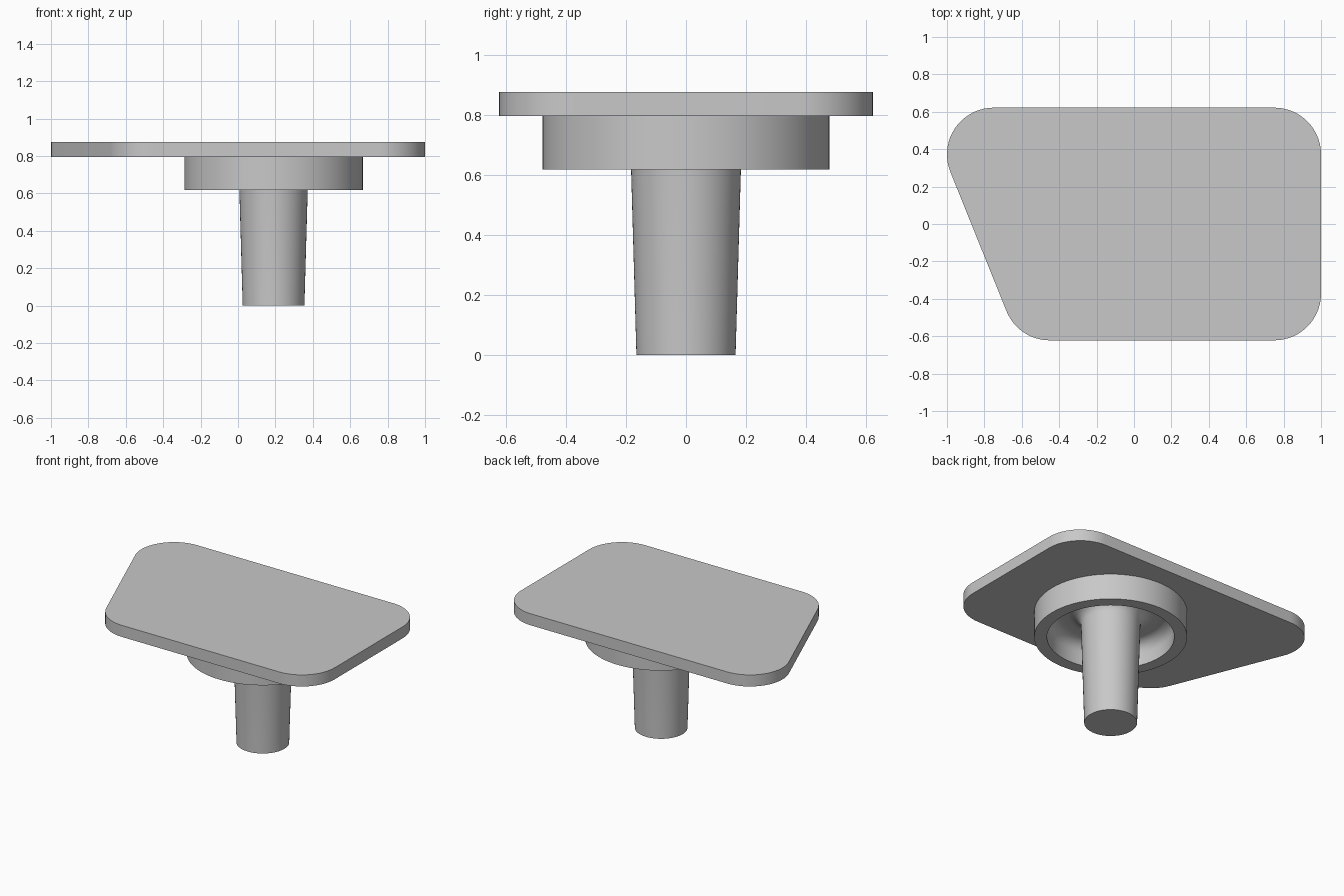
import bpy, bmesh
from math import cos, sin, pi, radians, atan2

cube = bpy.data.objects.get("Cube")
if cube:
    bpy.data.objects.remove(cube, do_unlink=True)

# Single plain grey
grey = bpy.data.materials.new("plain_grey")
grey.use_nodes = True
colour = (0.58, 0.58, 0.58, 1)
grey.diffuse_color = colour
grey.node_tree.nodes["Principled BSDF"].inputs["Base Color"].default_value = colour

STEM_X = 0.19        # axis of the stem and collar
PLATE_Z, TOP_Z = 0.795, 0.875
FLOOR_Z, FILLET = 0.775, 0.08


def finish(name, bm):
    bmesh.ops.remove_doubles(bm, verts=bm.verts, dist=1e-5)
    bmesh.ops.recalc_face_normals(bm, faces=bm.faces)
    mesh = bpy.data.meshes.new(name)
    bm.to_mesh(mesh)
    bm.free()
    mesh.materials.append(grey)
    obj = bpy.data.objects.new(name, mesh)
    bpy.context.collection.objects.link(obj)
    bpy.ops.object.select_all(action='DESELECT')
    obj.select_set(True)
    bpy.context.view_layer.objects.active = obj
    bpy.ops.object.shade_smooth_by_angle(angle=radians(30))
    return obj


def lathe(name, profile, steps=72):
    """Revolve (radius, height) points around the vertical axis."""
    bm = bmesh.new()
    verts = [bm.verts.new((r, 0, z)) for r, z in profile]
    edges = [bm.edges.new(pair) for pair in zip(verts, verts[1:])]
    bmesh.ops.spin(bm, geom=verts + edges, cent=(0, 0, 0), axis=(0, 0, 1),
                   angle=2 * pi, steps=steps, use_merge=True)
    obj = finish(name, bm)
    obj.location.x = STEM_X
    return obj


def arc(cx, cy, r, start, end, n):
    return [(cx + r * cos(start + (end - start) * i / n),
             cy + r * sin(start + (end - start) * i / n)) for i in range(n + 1)]


# Plate: four round corners, with a slanted side on the model's right
slant = atan2(-0.3, -0.74) + 2 * pi
R, CY = 0.25, 0.372
outline = (arc(0.75, CY, R, 0, pi / 2, 16)
           + arc(-0.75, CY, R, pi / 2, slant, 18)
           + arc(-0.45, -CY, R, slant, 1.5 * pi, 14)
           + arc(0.75, -CY, R, 1.5 * pi, 2 * pi, 16))
bm = bmesh.new()
base = bm.faces.new([bm.verts.new((x, y, PLATE_Z)) for x, y in outline])
top = bmesh.ops.extrude_face_region(bm, geom=[base], use_keep_orig=True)
bmesh.ops.translate(bm, vec=(0, 0, TOP_Z - PLATE_Z),
                    verts=[v for v in top["geom"] if isinstance(v, bmesh.types.BMVert)])
finish("plate", bm)

# Tapered stem, flaring into the recess floor
ROOT = 0.185
fillet_z = FLOOR_Z - FILLET
lathe("stem", [(0, 0), (0.165, 0)]
      + arc(ROOT + FILLET, fillet_z, FILLET, pi, pi / 2, 8)
      + [(0.29, FLOOR_Z)])

# Collar ring with a rounded recess around the stem
INNER, OUTER, RIM_Z = 0.397, 0.477, 0.617
lathe("collar", [(0.29, FLOOR_Z)]
      + arc(INNER - FILLET, fillet_z, FILLET, pi / 2, 0, 8)
      + [(INNER, RIM_Z), (OUTER, RIM_Z), (OUTER, PLATE_Z)])
